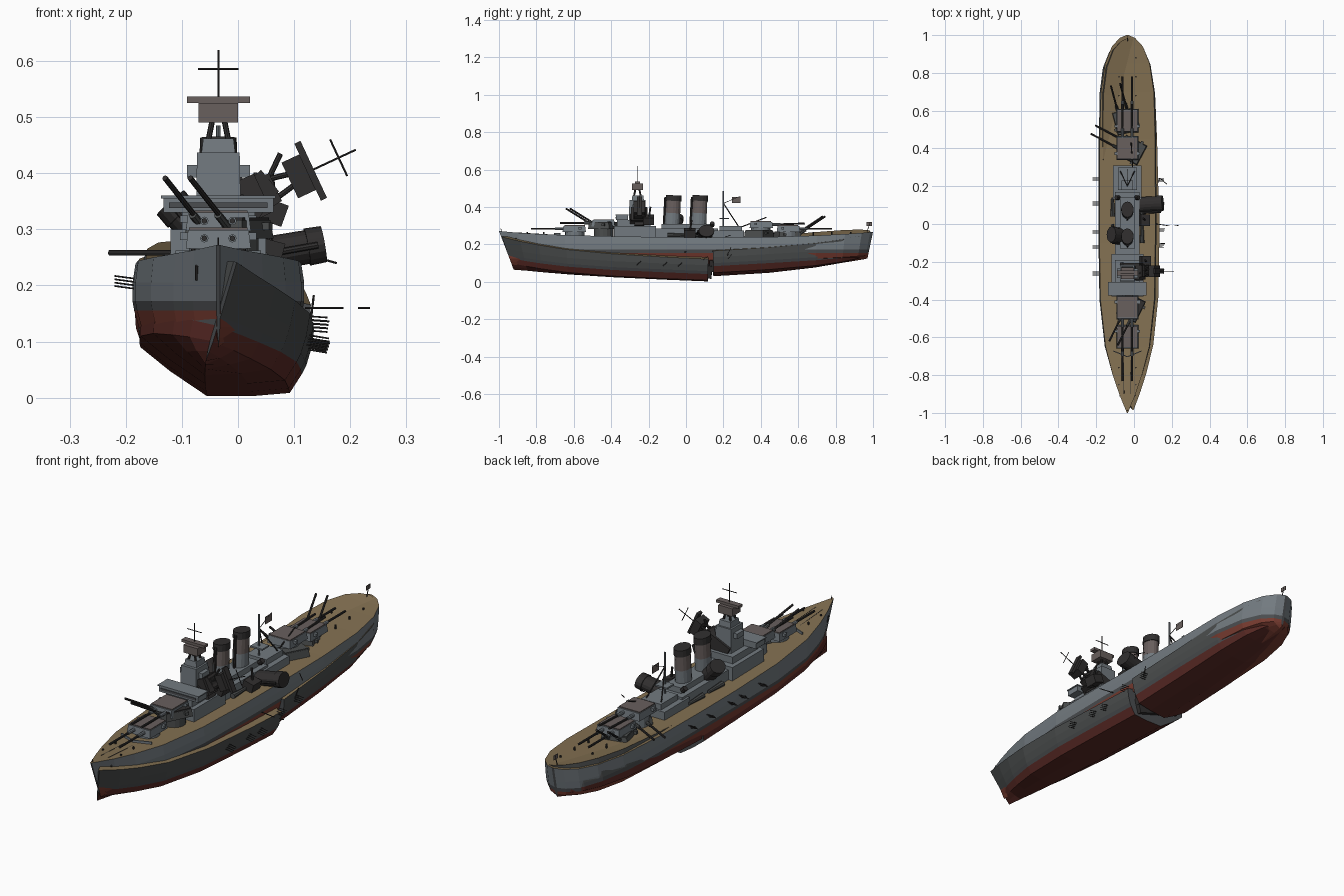
import bpy, bmesh, math
from mathutils import Matrix, Vector

if "Cube" in bpy.data.objects:
    bpy.data.objects.remove(bpy.data.objects["Cube"])

R = math.radians
CX = -0.035
BASE = Matrix.Translation((CX, 0, 0))


def mat(name, c):
    m = bpy.data.materials.new(name)
    m.diffuse_color = (*c, 1)
    m.use_nodes = True
    m.node_tree.nodes["Principled BSDF"].inputs["Base Color"].default_value = m.diffuse_color
    return m


GREY = mat("hull_grey", (0.17, 0.195, 0.215))
DARK = mat("scorched_metal", (0.03, 0.028, 0.028))
BOOT = mat("boot_band", (0.07, 0.075, 0.08))
RED = mat("bottom_red", (0.19, 0.045, 0.03))
DIMRED = mat("burnt_red", (0.11, 0.025, 0.02))
DIMGREY = mat("burnt_grey", (0.07, 0.075, 0.075))
WOOD = mat("deck_wood", (0.23, 0.165, 0.085))
TOP = mat("roof_brown", (0.14, 0.115, 0.11))


def finish(name, bm, mats, M):
    bmesh.ops.recalc_face_normals(bm, faces=bm.faces)
    bm.transform(M)
    me = bpy.data.meshes.new(name)
    bm.to_mesh(me)
    bm.free()
    for m in mats:
        me.materials.append(m)
    o = bpy.data.objects.new(name, me)
    bpy.context.collection.objects.link(o)
    return o


def box(name, x, y, z, m=GREY, M=BASE, taper=1.0):
    """Box from (min, max) ranges, optionally narrower at the top."""
    bm = bmesh.new()
    bmesh.ops.create_cube(bm, size=1)
    for v in bm.verts:
        k = taper if v.co.z > 0 else 1
        v.co = Vector((sum(x) / 2 + v.co.x * k * (x[1] - x[0]),
                       sum(y) / 2 + v.co.y * k * (y[1] - y[0]),
                       sum(z) / 2 + v.co.z * (z[1] - z[0])))
    return finish(name, bm, [m], M)


def rod(name, p, q, r, m=DARK, M=BASE, r2=None, n=8, sx=1.0):
    """Cylinder or cone between two points."""
    p, q = Vector(p), Vector(q)
    bm = bmesh.new()
    bmesh.ops.create_cone(bm, cap_ends=True, segments=n, radius1=r,
                          radius2=r if r2 is None else r2, depth=(q - p).length)
    bmesh.ops.scale(bm, vec=(sx, 1, 1), verts=bm.verts)
    rot = Vector((0, 0, 1)).rotation_difference(q - p).to_matrix().to_4x4()
    return finish(name, bm, [m], M @ Matrix.Translation((p + q) / 2) @ rot)


# Hull stations: y, half beam, deck height, keel height
ST = [(-1, .003, .272, .09), (-.9, .045, .263, .087), (-.8, .08, .257, .082),
      (-.65, .12, .25, .076), (-.4, .148, .244, .07), (-.1, .153, .239, .068),
      (.11, .153, .238, .068), (.15, .153, .238, .068), (.45, .152, .24, .07),
      (.7, .145, .248, .085), (.85, .122, .256, .102), (.94, .085, .262, .115),
      (.985, .042, .266, .122), (1, .006, .268, .126)]


def hull(name, stations, M, side, bottom):
    bm = bmesh.new()
    rings = []
    for y, w, d, k in stations:
        h = .155 - k
        rows = [(.965, d), (1, .205), (1, .172), (.98, .155), (.91, k + h * .56), (.5, k + h * .27), (0, k)]
        pts = []
        for f, z in rows:
            t = (d - z) / (d - k)
            yy = y - (-.07 if y < 0 else .03) * t * y ** 4
            pts.append((w * f, yy, z))
        loop = [(-x, yy, z) for x, yy, z in pts] + pts[-2::-1]
        rings.append([bm.verts.new(p) for p in loop])
    n = len(rings[0])
    for a, b in zip(rings, rings[1:]):
        for i in range(n):
            f = bm.faces.new((a[i], a[(i + 1) % n], b[(i + 1) % n], b[i]))
            row = min(i, n - 2 - i)
            f.material_index = 3 if i == n - 1 else 0 if row < 2 else 1 if row == 2 else 2
    for r in (rings[0], rings[-1]):
        bm.faces.new(r).material_index = 1
    return finish(name, bm, [side, BOOT, bottom, WOOD], M)


hull("hull", ST, BASE, GREY, RED)

# Broken hull halves, rolled to starboard and sagging amidships
BOW = (Matrix.Translation((-.005, -.985, .242)) @ Matrix.Rotation(R(-1.2), 4, 'Z') @ Matrix.Rotation(R(17), 4, 'Y')
       @ Matrix.Rotation(R(-2.4), 4, 'X') @ Matrix.Translation((0, 1, -.272)))
STERN = (Matrix.Translation((-.028, .985, .272)) @ Matrix.Rotation(R(2), 4, 'Z') @ Matrix.Rotation(R(12), 4, 'Y')
         @ Matrix.Rotation(R(3.2), 4, 'X') @ Matrix.Translation((0, -1, -.268)))
hull("broken_bow_half", ST[:7], BOW, DIMGREY, DIMRED)
hull("broken_stern_half", ST[7:], STERN, DIMGREY, DIMRED)
box("torn_bulkhead", (-.1, .12), (.09, .13), (.12, .19), DARK, BOW)
box("torn_frame", (.0, .13), (.13, .16), (.12, .2), DARK, STERN)


def turret(name, x, y, z, yaw, elev=0, M=BASE, m=GREY, roof=TOP, base=.04):
    """Twin gun house facing -y before yaw; z is the house floor."""
    T = M @ Matrix.Translation((x, y, z)) @ Matrix.Rotation(R(yaw), 4, 'Z')
    rod(name + "_barbette", (0, 0, -base), (0, 0, .002), .052, m, T, n=16)
    box(name + "_house", (-.058, .058), (-.065, .06), (0, .033), m, T, .93)
    box(name + "_roof", (-.052, .052), (-.055, .054), (.032, .037), roof, T)
    c, s = math.cos(R(elev)), math.sin(R(elev))
    for gx in (-.025, .025):
        rod(name + "_barrel_root", (gx, -.055, .018), (gx, -.055 - .05 * c, .018 + .05 * s), .0075, m, T)
        rod(name + "_barrel", (gx, -.05, .018), (gx, -.05 - .185 * c, .018 + .185 * s), .005, DARK, T)
    for sx in (-1, 1):
        box(name + "_sight", (sx * .058 - .01, sx * .058 + .01), (.02, .035), (.015, .028), m, T)


turret("turret_a", 0, -.595, .266, 0)
turret("turret_b", 0, -.44, .297, 0, base=.06)
turret("turret_x", 0, .4, .288, 180, 2, base=.06)
turret("turret_y", 0, .545, .266, 180)
turret("wrecked_turret_b", .02, -.44, .284, -26, 29, m=DIMGREY, roof=DARK)
turret("wrecked_turret_x", .025, .39, .24, -118, 0, m=DIMGREY, roof=DIMGREY)
turret("wrecked_turret_y", -.01, .54, .232, 195, 33, m=DIMGREY, roof=DIMGREY)

# Deckhouses
for nm, x, y, z in (("bridge_house", .085, (-.385, -.16), (.235, .30)),
                    ("bridge_upper_house", .065, (-.37, -.19), (.30, .33)),
                    ("mid_house", .065, (-.16, .17), (.235, .285)),
                    ("funnel_house", .04, (-.13, .14), (.285, .31)),
                    ("aft_house", .075, (.13, .31), (.235, .275)),
                    ("aft_upper_house", .05, (.18, .30), (.275, .30))):
    box(nm, (-x, x), y, z)
box("bridge_front", (-.098, .098), (-.375, -.31), (.33, .357))
box("bridge_windows", (-.088, .088), (-.378, -.37), (.338, .348), BOOT)
box("bridge_roof", (-.102, .102), (-.378, -.307), (.355, .36))


def tower(pre, M, m, roof):
    """Control tower with tripod, fire director and mast."""
    box(pre + "_body", (-.04, .04), (-.305, -.215), (.325, .437), m, M, .95)
    box(pre + "_wings", (-.056, .056), (-.285, -.235), (.392, .415), m, M)
    box(pre + "_gallery", (-.03, .03), (-.29, -.225), (.437, .462), m, M, .9)
    for a in (45, 135, 225, 315):
        dx, dy = math.cos(R(a)), math.sin(R(a))
        rod(pre + "_leg", (.032 * dx, -.26 + .032 * dy, .435), (.015 * dx, -.26 + .015 * dy, .495), .005, DARK, M)
    box(pre + "_director", (-.035, .035), (-.29, -.23), (.49, .525), roof, M)
    box(pre + "_rangefinder", (-.056, .056), (-.272, -.245), (.525, .537), roof, M)
    rod(pre + "_mast", (0, -.26, .53), (0, -.26, .62), .0018, DARK, M)
    rod(pre + "_yard", (-.036, -.26, .586), (.036, -.26, .586), .0018, DARK, M)


tower("tower", BASE, GREY, TOP)
FALL = (Matrix.Translation((-.03, .01, .33)) @ Matrix.Rotation(R(65), 4, 'Y')
        @ Matrix.Translation((0, 0, -.355)))
tower("fallen_tower", FALL, DARK, DARK)


def funnel(pre, M, m, mid):
    for nm, z0, z1, r, mt in (("base", .0, .07, .041, m), ("barrel", .07, .135, .04, mid), ("cap", .135, .165, .043, DARK)):
        k = .06
        rod(pre + "_" + nm, (0, k * z0, z0), (0, k * z1, z1), r, mt, M, r * .97, 16, .78)
    rod(pre + "_steam_pipe", (0, -.044, 0), (0, -.035, .155), .006, DARK, M)


for y in (-.075, .067):
    funnel("funnel", Matrix.Translation((CX, y, .298)), GREY, TOP)
funnel("fallen_funnel_starboard", Matrix.Translation((-.01, .1, .245)) @ Matrix.Rotation(R(80), 4, 'Y'), DARK, DARK)
funnel("fallen_funnel_port", Matrix.Translation((-.01, -.065, .225)) @ Matrix.Rotation(R(-42), 4, 'Y'), DARK, DARK)

# Aft mast with stays, platform and flags
rod("aft_mast", (0, .2, .25), (0, .2, .485), .004, GREY)
for sx in (-1, 1):
    rod("aft_mast_stay", (0, .2, .42), (sx * .04, .285, .29), .003)
box("aft_mast_platform", (-.03, .03), (.18, .23), (.335, .342))
rod("gaff", (0, .2, .42), (0, .29, .458), .0015)
box("ensign", (-.001, .001), (.245, .292), (.422, .455), TOP)
rod("stern_staff", (0, .965, .26), (0, .985, .32), .002)
box("stern_flag", (-.001, .001), (.965, .995), (.3, .32), TOP)
rod("bow_staff", (0, -.985, .265), (0, -.99, .285), .0015)
rod("crane_boom", (.03, .26, .28), (.02, .43, .345), .003)

for sx in (-1, 1):
    # Boats and searchlights
    for y in (-.05, .09):
        rod("boat", (sx * .078, y - .05, .25), (sx * .078, y + .05, .25), .012, DIMGREY, r2=.007)
    rod("searchlight", (sx * .045, .14, .3), (sx * .06, .14, .315), .012)
    # Bollards, breakwater, chains and anchors
    for y in (-.85, -.76, .68, .78, .88):
        rod("bollard", (sx * .045, y, .245), (sx * .045, y, .266), .004)
    box("bow_breakwater", (-.08, 0) if sx < 0 else (0, .08), (-.705, -.7), (.24, .262), GREY,
        BASE @ Matrix.Translation((0, -.7, 0)) @ Matrix.Rotation(R(sx * 22), 4, 'Z') @ Matrix.Translation((0, .7, 0)))
    rod("anchor_chain", (sx * .02, -.73, .252), (sx * .018, -.9, .262), .002)
    rod("bow_anchor", (sx * .038, -.9, .21), (sx * .038, -.91, .235), .004)
    # Racks of thin casemate barrels, level on port and drooping on starboard
    for y in (-.27, -.13, -.05, .1, .23):
        M = BASE if sx < 0 else BOW if y < .08 else STERN
        for i in range(4):
            z = .194 + .006 * i
            rod("side_barrel", (sx * .148, y + .006 * i, z), (sx * .185, y + .006 * i, z + .005), .0015, DARK, M)

# Loose wreckage on the starboard side
rod("broken_boom", (.12, .0, .16), (.188, -.01, .16), .002, DARK, Matrix())
rod("loose_spar", (.214, -.01, .16), (.235, -.008, .16), .002, DARK, Matrix())
rod("davit", (.13, .22, .14), (.135, .24, .182), .002, DARK, Matrix())
rod("bent_rail", (.14, .24, .25), (.175, .21, .24), .002, DARK, Matrix())
for i, (x, y, z, a) in enumerate(((.045, -.25, .37, 50), (.065, -.2, .33, 20), (.02, -.27, .33, 35), (.06, .02, .26, 15))):
    T = Matrix.Translation((x, y, z)) @ Matrix.Rotation(R(a), 4, 'Y')
    box("wreck_block", (-.03, .02), (-.03, .03), (-.02, .02), DARK, T)
    rod("wreck_pipe", (0, 0, 0), (-.03, .01, .065), .005, DARK, T)
